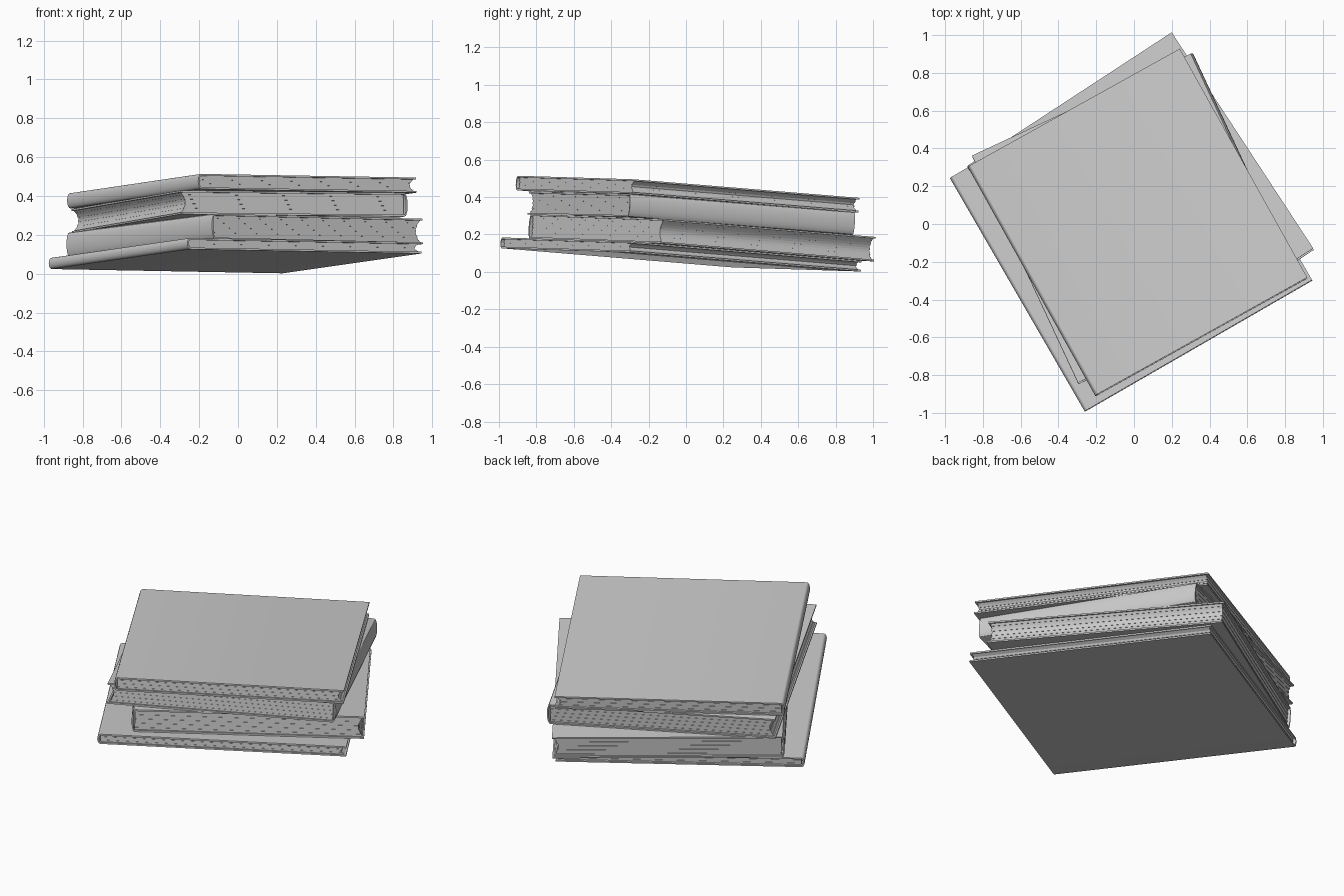
import bpy, bmesh, math
from mathutils import Matrix, Vector

default_cube = bpy.data.objects.get("Cube")
if default_cube:
    bpy.data.objects.remove(default_cube, do_unlink=True)

GREY = (0.6, 0.6, 0.6, 1)
grey = bpy.data.materials.new("book grey")
grey.use_nodes = True
grey.diffuse_color = GREY
grey.node_tree.nodes["Principled BSDF"].inputs["Base Color"].default_value = GREY

# The whole stack leans slightly on one common slope
SLOPE = Vector((-0.022, 0.07, 1)).normalized()
TILT = Vector((0, 0, 1)).rotation_difference(SLOPE).to_matrix().to_4x4()
BOARD = 0.009


def extrude_profile(bm, profile, length):
    """Prism of an (x, z) profile, centred along y."""
    ends = [[bm.verts.new((x, y, z)) for x, z in profile]
            for y in (-length / 2, length / 2)]
    bm.faces.new(ends[0])
    bm.faces.new(ends[1][::-1])
    for i in range(len(profile)):
        j = (i + 1) % len(profile)
        bm.faces.new((ends[0][i], ends[1][i], ends[1][j], ends[0][j]))


def finish(bm, name, matrix):
    bmesh.ops.recalc_face_normals(bm, faces=bm.faces)
    mesh = bpy.data.meshes.new(name)
    bm.to_mesh(mesh)
    bm.free()
    mesh.materials.append(grey)
    obj = bpy.data.objects.new(name, mesh)
    bpy.context.collection.objects.link(obj)
    obj.matrix_world = matrix
    bpy.ops.object.select_all(action='DESELECT')
    obj.select_set(True)
    bpy.context.view_layer.objects.active = obj
    bpy.ops.object.shade_smooth_by_angle(angle=math.radians(30))


def spine_arc(edge, bulge, low, high, steps=10):
    """Rounded spine line, from bottom to top."""
    mid, half = (low + high) / 2, (high - low) / 2
    turns = [math.pi * (i / steps - 0.5) for i in range(steps + 1)]
    return [(edge - bulge * math.cos(a), mid + half * math.sin(a)) for a in turns]


def make_book(name, x, y, height, width, length, thick, angle, flipped=False):
    turn = math.radians(angle + (180 if flipped else 0))
    z = height + 0.022 * x - 0.07 * y
    matrix = Matrix.Translation((x, y, z)) @ TILT @ Matrix.Rotation(turn, 4, 'Z')
    right, bulge = width / 2, 0.018
    left = bulge - right

    # Cover: two boards joined by a rounded spine
    bm = bmesh.new()
    outer = spine_arc(left, bulge, 0, thick)
    inner = spine_arc(left, bulge - BOARD, BOARD, thick - BOARD)
    profile = ([(right, 0)] + outer + [(right, thick), (right, thick - BOARD)]
               + inner[::-1] + [(right, BOARD)])
    extrude_profile(bm, profile, length)
    finish(bm, name + "_cover", matrix)

    # Pages: thin layers with slightly uneven ends and a hollow fore edge
    bm = bmesh.new()
    layers = max(4, round(thick / 0.014))
    step = (thick - 2 * BOARD) / layers

    def fore_edge(i):
        return right - 0.008 - 0.024 * math.sin(math.pi * i / layers)

    for i in range(layers):
        low = BOARD + i * step
        uneven = 0.002 * (i % 2)
        extrude_profile(bm, [(left, low), (fore_edge(i) - uneven, low),
                             (fore_edge(i + 1) - uneven, low + step),
                             (left, low + step)], length - 0.024 - 2 * uneven)
    finish(bm, name + "_pages", matrix)


# Four books, bottom to top; the third has its spine on the other side
make_book("bottom_book", -0.015, -0.03, 0.0625, 1.39, 1.43, 0.058, 30)
make_book("second_book", 0.035, 0.08, 0.122, 1.295, 1.37, 0.131, 33.2)
make_book("third_book", 0.01, 0.025, 0.254, 1.29, 1.33, 0.122, 25, True)
make_book("top_book", 0.02, 0.005, 0.377, 1.285, 1.39, 0.078, 29.1)
